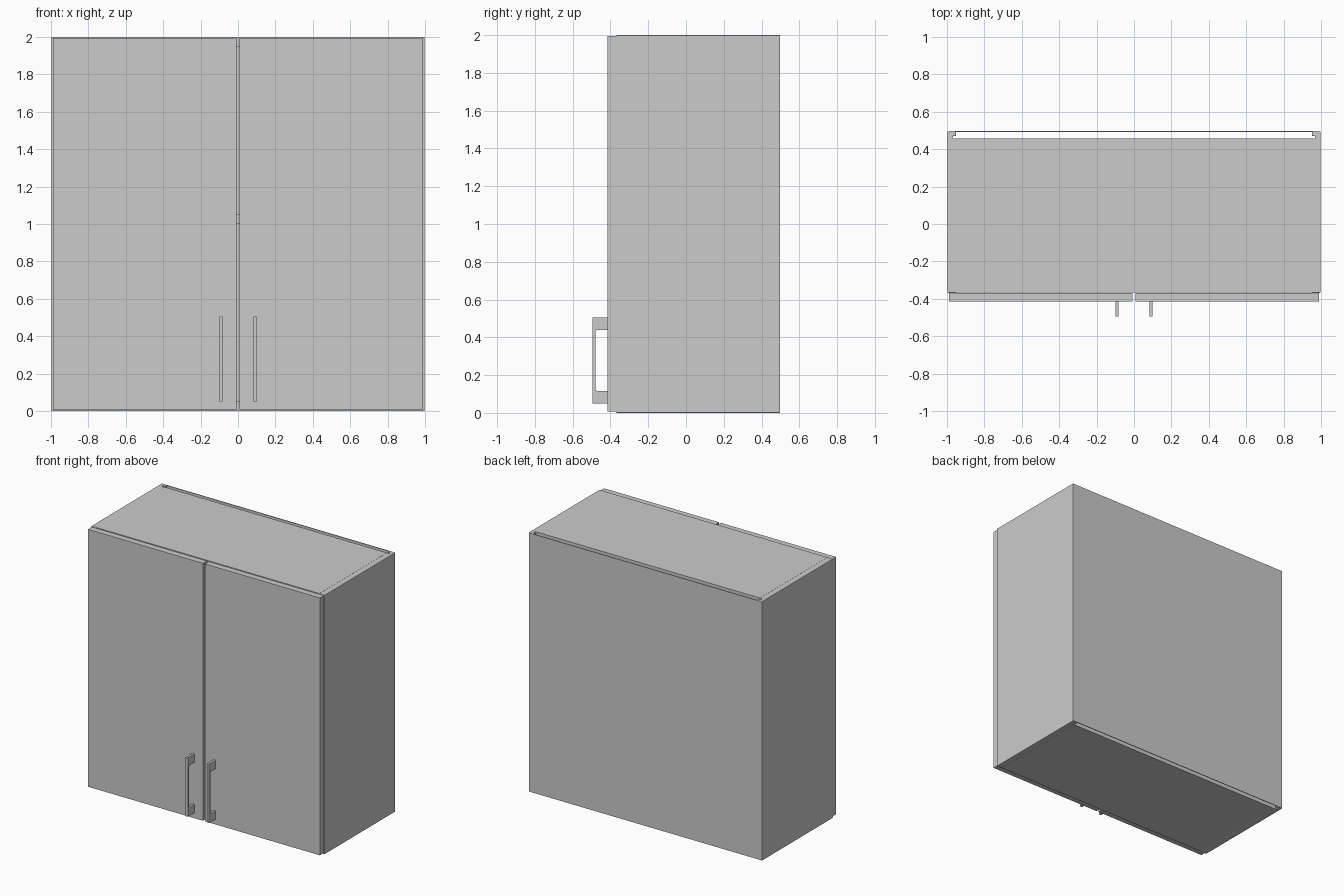
import bpy, bmesh, math

if "Cube" in bpy.data.objects:
    bpy.data.objects.remove(bpy.data.objects["Cube"])

def finish(name, bm, bevel=0.0):
    bmesh.ops.recalc_face_normals(bm, faces=bm.faces[:])
    me = bpy.data.meshes.new(name)
    bm.to_mesh(me)
    bm.free()
    ob = bpy.data.objects.new(name, me)
    bpy.context.collection.objects.link(ob)
    if bevel:
        m = ob.modifiers.new("Bevel", 'BEVEL')
        m.width, m.segments = bevel, 2
    return ob

def box(name, x, y, z, bevel=0.0):
    bm = bmesh.new()
    bmesh.ops.create_cube(bm, size=1)
    for v in bm.verts:
        v.co = [lo + (c + 0.5) * (hi - lo) for c, (lo, hi) in zip(v.co, (x, y, z))]
    return finish(name, bm, bevel)

def prism(name, pts, offset, bevel=0.0):
    """Extrude a closed outline of 3D points along offset."""
    bm = bmesh.new()
    face = bm.faces.new([bm.verts.new(p) for p in pts])
    new = bmesh.ops.extrude_face_region(bm, geom=[face])["geom"]
    bmesh.ops.translate(bm, vec=offset,
                        verts=[g for g in new if isinstance(g, bmesh.types.BMVert)])
    return finish(name, bm, bevel)

# handle outline (y, z) : C shape with rounded inner corners
def handle_outline():
    r, yi, zl, zh = 0.015, -0.48, 0.115, 0.44
    pts = [(-0.413, 0.05), (-0.495, 0.05), (-0.495, 0.505), (-0.413, 0.505), (-0.413, zh)]
    for cz, a0 in ((zh - r, 90), (zl + r, 180)):
        for i in range(5):
            a = math.radians(a0 + 90 * i / 4)
            pts.append((yi + r + r * math.cos(a), cz + r * math.sin(a)))
    return pts + [(-0.413, zl)]

for s, side in ((-1, "left"), (1, "right")):
    # side panel with the groove for the back running full height
    outline = [(0.997, -0.368), (0.997, 0.495), (0.952, 0.495), (0.952, 0.47),
               (0.97, 0.47), (0.97, 0.457), (0.95, 0.457), (0.95, -0.368)]
    prism(side + "_side_panel", [(s * x, y, 0) for x, y in outline], (0, 0, 2), 0.003)
    # door
    box(side + "_door", sorted((s * 0.008, s * 0.99)), (-0.415, -0.368), (0.008, 1.995), 0.001)
    # handle
    prism(side + "_handle", [(s * 0.082, y, z) for y, z in handle_outline()],
          (s * 0.018, 0, 0))

# horizontal boards
for name, z in (("bottom_panel", 0.0), ("shelf", 1.003), ("top_panel", 1.95)):
    box(name, (-0.951, 0.951), (-0.366, 0.457), (z, z + 0.05))

# thin back sheet
box("back_panel", (-0.992, 0.992), (0.491, 0.497), (0.002, 1.998))
